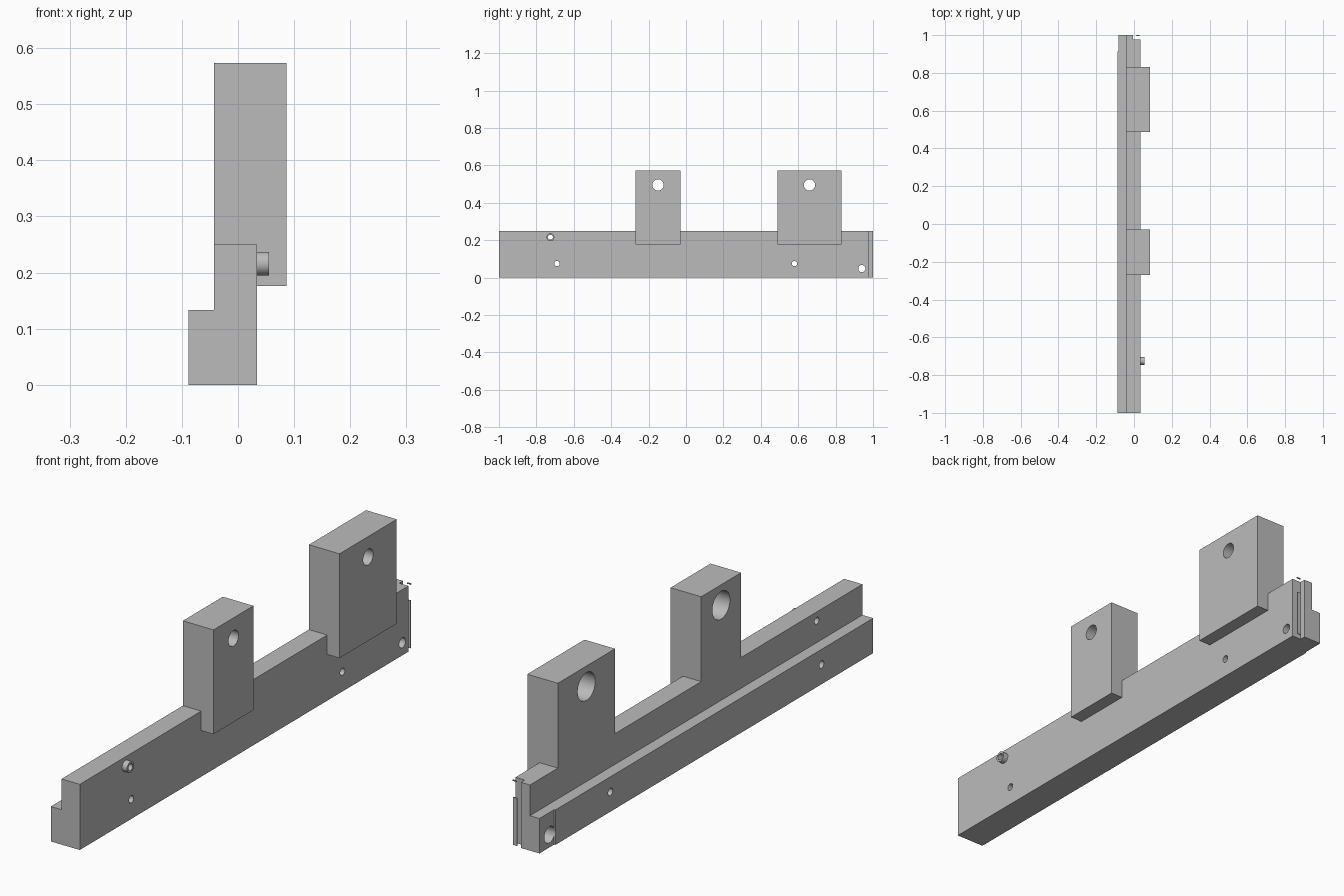
import bpy
import bmesh
from math import radians
from mathutils import Matrix

cube = bpy.data.objects.get("Cube")
if cube:
    bpy.data.objects.remove(cube, do_unlink=True)

GREY = (0.5, 0.5, 0.5, 1)
metal = bpy.data.materials.new("light_grey")
metal.use_nodes = True
metal.diffuse_color = GREY
metal.node_tree.nodes["Principled BSDF"].inputs["Base Color"].default_value = GREY


def finish(name, bm):
    bmesh.ops.recalc_face_normals(bm, faces=bm.faces)
    mesh = bpy.data.meshes.new(name)
    bm.to_mesh(mesh)
    bm.free()
    mesh.materials.append(metal)
    obj = bpy.data.objects.new(name, mesh)
    bpy.context.collection.objects.link(obj)
    return obj


def extrude_y(name, profile, y0, y1):
    """Extrude an x-z outline along y."""
    bm = bmesh.new()
    face = bm.faces.new([bm.verts.new((x, y0, z)) for x, z in profile])
    ext = bmesh.ops.extrude_face_region(bm, geom=[face])
    verts = [v for v in ext["geom"] if isinstance(v, bmesh.types.BMVert)]
    bmesh.ops.translate(bm, verts=verts, vec=(0, y1 - y0, 0))
    return finish(name, bm)


def box(name, x0, x1, y0, y1, z0, z1):
    return extrude_y(name, [(x0, z0), (x1, z0), (x1, z1), (x0, z1)], y0, y1)


def rod(name, x0, x1, y, z, r):
    """Cylinder lying along x."""
    bm = bmesh.new()
    place = Matrix.Translation(((x0 + x1) / 2, y, z)) @ Matrix.Rotation(radians(90), 4, "Y")
    bmesh.ops.create_cone(bm, cap_ends=True, segments=40, radius1=r, radius2=r,
                          depth=x1 - x0, matrix=place)
    return finish(name, bm)


def cut(obj, cutter):
    cutter.hide_render = True
    mod = obj.modifiers.new("cut", "BOOLEAN")
    mod.operation = "DIFFERENCE"
    mod.solver = "EXACT"
    mod.object = cutter
    bpy.context.view_layer.objects.active = obj
    bpy.ops.object.modifier_apply(modifier=mod.name)
    bpy.data.objects.remove(cutter, do_unlink=True)


def hole(obj, y, z, r, x0=-0.2, x1=0.2):
    cut(obj, rod("hole_cutter", x0, x1, y, z, r))


BACK, STEP, FACE, FRONT = -0.088, -0.043, 0.034, 0.086

# Stepped rail
rail = extrude_y("stepped_rail", [(BACK, 0), (FACE, 0), (FACE, 0.25), (STEP, 0.25),
                                  (STEP, 0.133), (BACK, 0.133)], -1, 1)
# Corner rebate and shallow relief at the far end
cut(rail, box("rebate_cutter", -0.005, 0.1, 0.977, 1.1, -0.1, 0.4))
cut(rail, box("relief_cutter", -0.2, -0.083, 0.912, 1.1, -0.1, 0.4))
# Rail holes
for y, z, r in [(-0.69, 0.075, 0.014), (0.58, 0.075, 0.014),
                (0.94, 0.048, 0.019), (-0.725, 0.216, 0.013)]:
    hole(rail, y, z, r)
hole(rail, 0.94, 0.048, 0.031, -0.2, -0.01)

# Upright blocks overhanging the rail face, with counterbored holes
blocks = []
for name, y0, y1 in [("middle_block", -0.27, -0.03), ("end_block", 0.488, 0.832)]:
    block = extrude_y(name, [(STEP, 0.25), (FACE, 0.25), (FACE, 0.176), (FRONT, 0.176),
                             (FRONT, 0.573), (STEP, 0.573)], y0, y1)
    mid = (y0 + y1) / 2
    hole(block, mid, 0.495, 0.03)
    hole(block, mid, 0.495, 0.053, -0.2, 0.045)
    blocks.append(block)

# Hollow bushing on the rail face
bushing = rod("bushing", FACE, 0.055, -0.725, 0.216, 0.021)
hole(bushing, -0.725, 0.216, 0.013)

# Thin end strip with a small tab on top
box("end_strip", 0.011, 0.028, 0.997, 1.0, 0.003, 0.185)
box("end_strip_tab", 0.014, 0.03, 0.996, 1.0, 0.246, 0.25)

# Smooth bores, sharp corners
for obj in [rail, bushing] + blocks:
    bpy.ops.object.select_all(action="DESELECT")
    obj.select_set(True)
    bpy.context.view_layer.objects.active = obj
    bpy.ops.object.shade_smooth_by_angle(angle=radians(30))
